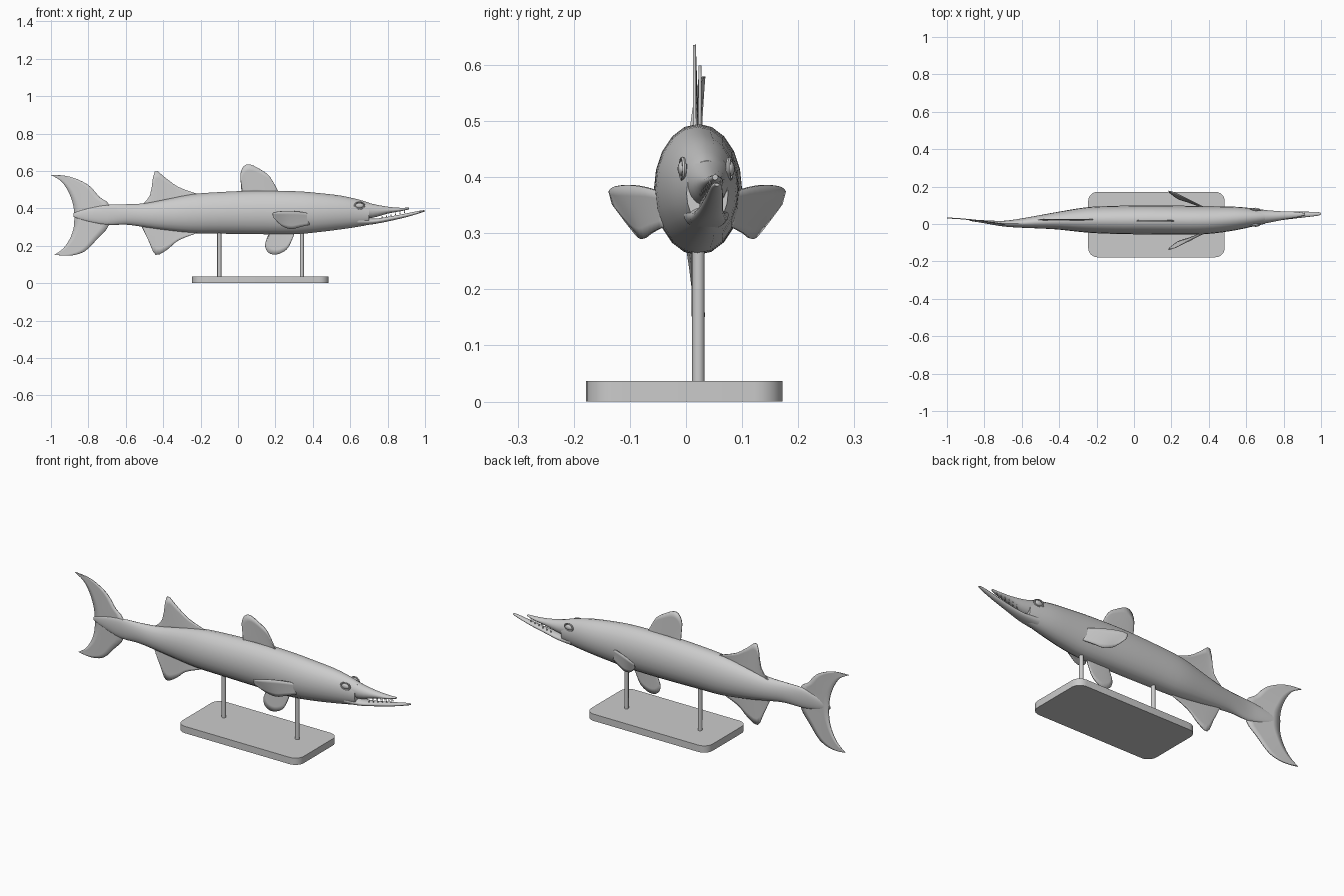
import bpy, bmesh, math
from mathutils import Vector

cube = bpy.data.objects.get("Cube")
if cube:
    bpy.data.objects.remove(cube)

grey = bpy.data.materials.new("plain grey")
grey.use_nodes = True
grey.diffuse_color = (0.6, 0.6, 0.6, 1)
grey.node_tree.nodes["Principled BSDF"].inputs["Base Color"].default_value = (0.6, 0.6, 0.6, 1)


def finish(name, bm, angle=40):
    """Turn a bmesh into a smooth-shaded grey object."""
    bmesh.ops.recalc_face_normals(bm, faces=bm.faces)
    mesh = bpy.data.meshes.new(name)
    bm.to_mesh(mesh)
    bm.free()
    mesh.materials.append(grey)
    ob = bpy.data.objects.new(name, mesh)
    bpy.context.collection.objects.link(ob)
    bpy.ops.object.select_all(action='DESELECT')
    ob.select_set(True)
    bpy.context.view_layer.objects.active = ob
    bpy.ops.object.shade_smooth_by_angle(angle=math.radians(angle))
    return ob


def smooth(points, steps=3):
    """Catmull-Rom curve through points of any dimension."""
    pts = [Vector(p) for p in points]
    out = []
    for i in range(len(pts) - 1):
        b, c = pts[i], pts[i + 1]
        a = pts[i - 1] if i else b
        d = pts[min(i + 2, len(pts) - 1)]
        for s in range(steps):
            t = s / steps
            out.append(b + (c - a) * (t / 2) + (a - b * 2.5 + c * 2 - d * 0.5) * t ** 2
                       + ((b - c) * 1.5 + (d - a) * 0.5) * t ** 3)
    return out + [pts[-1]]


def loft(name, stations, sides=20):
    """Oval rings along x; each station is x, y centre, half width, bottom, top."""
    bm = bmesh.new()
    rings = []
    for x, y, half, low, high in smooth(stations):
        ring = []
        for i in range(sides):
            a = math.tau * i / sides
            ring.append(bm.verts.new((x, y + half * math.cos(a),
                                      (low + high) / 2 + (high - low) / 2 * math.sin(a))))
        rings.append(ring)
    for r, s in zip(rings, rings[1:]):
        for i in range(sides):
            j = (i + 1) % sides
            bm.faces.new((r[i], r[j], s[j], s[i]))
    bm.faces.new(rings[0])
    bm.faces.new(rings[-1])
    return finish(name, bm)


def fin(name, edge_a, edge_b, thick=0.005, cuts=5):
    """Thin curved web between two 3D edges."""
    bm = bmesh.new()
    rows = [[bm.verts.new(a.lerp(b, k / cuts)) for k in range(cuts + 1)]
            for a, b in zip(smooth(edge_a), smooth(edge_b))]
    for r, s in zip(rows, rows[1:]):
        for k in range(cuts):
            bm.faces.new((r[k], r[k + 1], s[k + 1], s[k]))
    bmesh.ops.remove_doubles(bm, verts=bm.verts, dist=0.0005)
    ob = finish(name, bm)
    mod = ob.modifiers.new("thickness", 'SOLIDIFY')
    mod.thickness = thick
    mod.offset = 0
    return ob


def flat(points, y):
    return [(x, y, z) for x, z in points]


def tail_bend(points):
    return [(x, 0.032 - 0.032 * max(0, (x + 1) / 0.3) ** 1.5, z) for x, z in points]


# Body and jaws
loft("body", [(-.88, .02, .003, .355, .375), (-.8, .012, .008, .33, .40),
              (-.7, .002, .015, .311, .42), (-.6, .005, .025, .313, .422),
              (-.5, .012, .036, .30, .427), (-.4, .018, .048, .285, .445),
              (-.25, .022, .068, .268, .475), (-.1, .022, .075, .265, .487),
              (.1, .022, .078, .262, .495), (.3, .02, .077, .262, .492),
              (.42, .022, .073, .272, .483), (.55, .03, .062, .288, .468),
              (.65, .036, .046, .303, .446), (.7, .038, .037, .313, .43)])
loft("upper_jaw", [(.64, .036, .043, .345, .446), (.72, .04, .033, .35, .424),
                   (.8, .045, .022, .372, .409), (.87, .05, .015, .385, .403),
                   (.915, .052, .005, .395, .405)])
loft("lower_jaw", [(.64, .036, .04, .306, .36), (.72, .04, .031, .315, .345),
                   (.8, .044, .022, .33, .355), (.9, .05, .016, .353, .373),
                   (.98, .054, .01, .377, .389), (1, .055, .004, .384, .389)])

# Teeth along both jaws
bm = bmesh.new()
for side in (-1, 1):
    for i in range(6):
        x = .77 + i * .024
        y = .045 + (x - .8) * .07 + side * (.017 - i * .0018)
        for z, h in ((.380 + i * .003, -.016), (.349 + i * .005, .013)):
            base = [bm.verts.new((x + .004 * math.cos(a), y + .003 * math.sin(a), z))
                    for a in (0, math.tau / 4, math.pi, math.tau * 3 / 4)]
            tip = bm.verts.new((x, y, z + h))
            bm.faces.new(base)
            for k in range(4):
                bm.faces.new((base[k], base[(k + 1) % 4], tip))
finish("teeth", bm, 20)

# Eyes with raised rims
for side, label in ((-1, "right"), (1, "left")):
    bm = bmesh.new()
    bmesh.ops.create_uvsphere(bm, u_segments=16, v_segments=10, radius=1)
    bmesh.ops.scale(bm, vec=(.022, .009, .014), verts=bm.verts)
    bmesh.ops.translate(bm, vec=(.65, .036 + side * .042, .415), verts=bm.verts)
    finish(label + "_eye", bm)
    bpy.ops.mesh.primitive_torus_add(major_segments=24, minor_segments=6, major_radius=.026,
                                     minor_radius=.004, location=(.65, .036 + side * .042, .415),
                                     rotation=(math.pi / 2, 0, -side * .12))
    rim = bpy.context.object
    rim.name = label + "_eye_rim"
    rim.scale = (1, .72, 1)
    rim.data.materials.append(grey)
    bpy.ops.object.shade_smooth_by_angle()

# Forked tail fin
fin("tail_fin",
    tail_bend([(-1, .58), (-.9, .57), (-.8, .525), (-.74, .46), (-.69, .42), (-.69, .312),
               (-.75, .24), (-.82, .17), (-.9, .147), (-.98, .152)]),
    tail_bend([(-1, .578), (-.95, .55), (-.915, .505), (-.89, .45), (-.878, .4), (-.875, .34),
               (-.88, .29), (-.9, .235), (-.935, .185), (-.979, .153)]))

# Upright fins: root edge, then outer edge
fin("rear_dorsal_fin",
    flat([(-.53, .4), (-.48, .4), (-.42, .41), (-.36, .43), (-.3, .44), (-.22, .46)], .02),
    flat([(-.52, .415), (-.47, .47), (-.445, .597), (-.39, .565), (-.32, .515), (-.22, .478)], .025))
fin("anal_fin",
    flat([(-.53, .33), (-.48, .33), (-.42, .32), (-.36, .31), (-.3, .3), (-.22, .29)], .016),
    flat([(-.51, .295), (-.475, .22), (-.44, .152), (-.38, .178), (-.32, .228), (-.22, .268)], .012))
fin("front_dorsal_fin",
    flat([(.02, .47), (.05, .47), (.08, .47), (.11, .47), (.15, .47), (.18, .47), (.215, .47)], .021),
    flat([(.02, .5), (.013, .58), (.03, .625), (.065, .635), (.125, .605), (.17, .57), (.215, .49)], .015))
fin("pelvic_fin",
    flat([(.17, .29), (.19, .29), (.21, .29), (.23, .29), (.25, .29), (.27, .29), (.3, .29)], .018),
    flat([(.17, .265), (.145, .21), (.16, .165), (.205, .153), (.26, .18), (.29, .235), (.3, .265)], .012))

# Pectoral fins, mirrored about the body's centre line
for side, label in ((-1, "right"), (1, "left")):
    upper = [(.39, .06, .372), (.33, .092, .382), (.27, .122, .386), (.215, .148, .383), (.185, .156, .375)]
    lower = [(.38, .06, .312), (.33, .082, .3), (.285, .098, .29), (.235, .115, .306), (.188, .15, .352)]
    place = lambda pts: [(x, .02 + side * y, z) for x, y, z in pts]
    fin(label + "_pectoral_fin", place(upper), place(lower))

# Display stand
bm = bmesh.new()
bmesh.ops.create_cube(bm, size=1)
bmesh.ops.scale(bm, vec=(.73, .35, .037), verts=bm.verts)
bmesh.ops.translate(bm, vec=(.12, -.003, .0185), verts=bm.verts)
corners = [e for e in bm.edges if abs(e.verts[0].co.z - e.verts[1].co.z) > .01]
bmesh.ops.bevel(bm, geom=corners, offset=.05, segments=6, profile=.5, affect='EDGES')
finish("stand_base", bm)
for x, label in ((-.1, "rear"), (.342, "front")):
    bm = bmesh.new()
    bmesh.ops.create_cone(bm, cap_ends=True, segments=16, radius1=.011, radius2=.011, depth=.26)
    bmesh.ops.translate(bm, vec=(x, .022, .16), verts=bm.verts)
    finish(label + "_post", bm)
